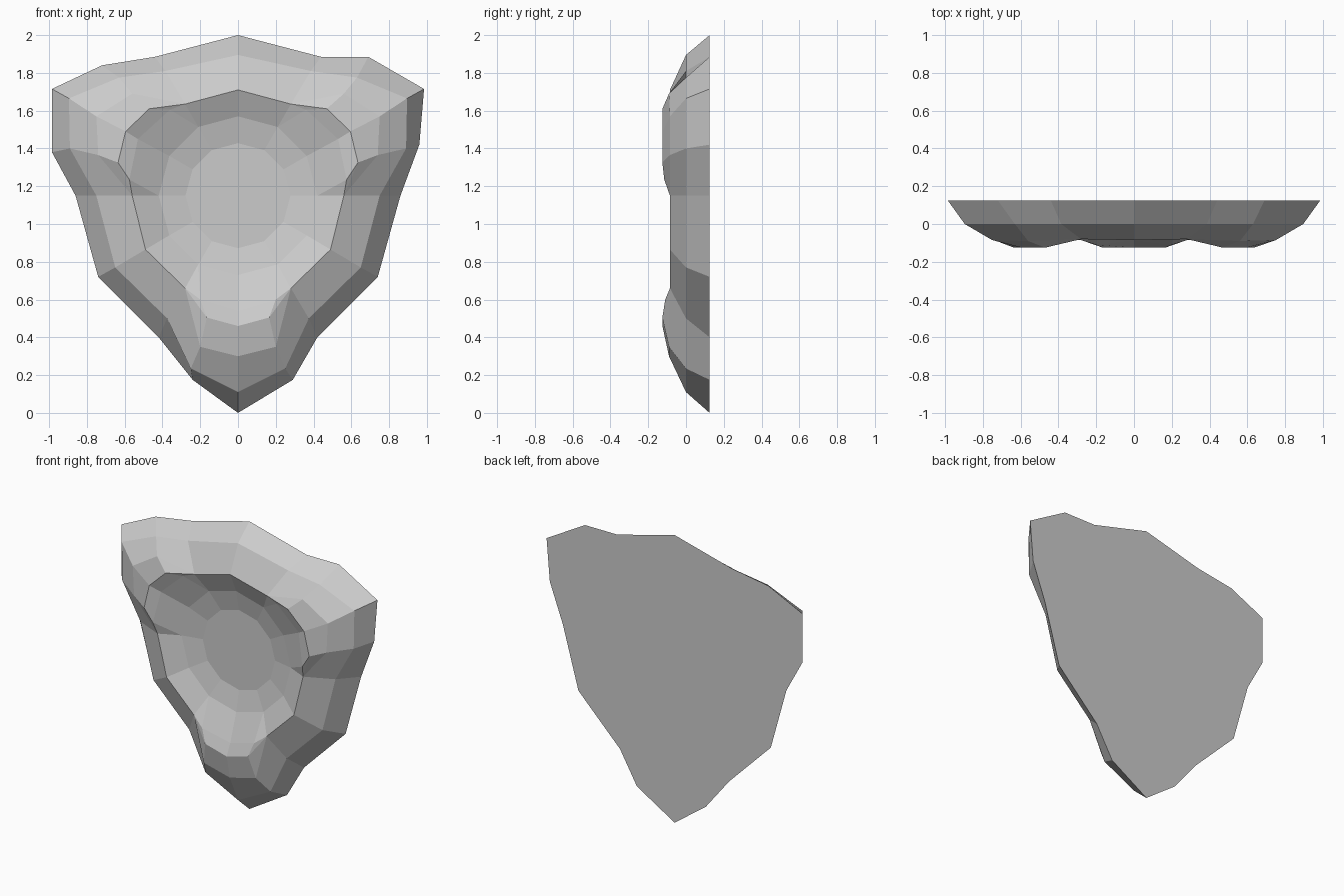
import bpy, bmesh, math

if "Cube" in bpy.data.objects:
    bpy.data.objects.remove(bpy.data.objects["Cube"])

BACK, FLOOR = 0.125, 0.01
CENTRE_Z = 1.15

# Half profiles from top point to bottom point, right-hand side (x, z)
outer = [(0, 2), (.44, 1.885), (.69, 1.885), (.985, 1.715), (.96, 1.42),
         (.86, 1.15), (.74, .72), (.42, .40), (.29, .175), (0, 0)]
bevel = [(0, 1.895), (.385, 1.81), (.63, 1.775), (.895, 1.665), (.89, 1.40),
         (.75, 1.15), (.65, .77), (.375, .50), (.25, .235), (0, .11)]
# Rim of the dish (x, y, z)
rim = [(0, -.085, 1.71), (.28, -.08, 1.635), (.47, -.125, 1.61), (.595, -.125, 1.49),
       (.635, -.125, 1.325), (.56, -.085, 1.15), (.49, -.085, .865),
       (.28, -.085, .66), (.165, -.125, .505), (0, -.125, .46)]
# Raised corner lumps: column -> outside foot and inside lip
foot = {2: (.56, -.09, 1.69), 3: (.75, -.085, 1.57), 4: (.74, -.085, 1.365),
        8: (.2, -.09, .35), 9: (0, -.09, .30)}
lip = {2: (.36, -.09, 1.605), 3: (.53, -.09, 1.45), 4: (.575, -.115, 1.235),
       8: (.2, -.11, .60), 9: (0, -.085, .54)}
# Chipped, uneven corners on the left edge
left_outer = {2: (-.72, 1.84), 4: (-.985, 1.38), 8: (-.24, .175)}
# Columns around the twelve-sided dish
dish_deg = [0, 30, 30, 60, 90, 90, 120, 150, 150, 180]


def full_loop(half, left=None):
    """Mirror a half profile into a closed loop."""
    mirrored = [(left or {}).get(i, (-half[i][0],) + tuple(half[i][1:]))
                for i in range(len(half) - 2, 0, -1)]
    return list(half) + mirrored


def at_depth(points, y):
    return [(x, y, z) for x, z in points]


def dish_ring(radius):
    return [(radius * math.sin(math.radians(a)),
             CENTRE_Z + radius * math.cos(math.radians(a))) for a in dish_deg]


loops = [
    at_depth(full_loop(outer, left_outer), BACK),
    at_depth(full_loop(bevel), 0),
    full_loop([foot.get(i, p) for i, p in enumerate(rim)]),
    full_loop(rim),
    full_loop([lip.get(i, p) for i, p in enumerate(rim)]),
    at_depth(full_loop(dish_ring(.42)), -.02),
    at_depth(full_loop(dish_ring(.278)), FLOOR),
]

# Skin the loops into one closed plaque
bm = bmesh.new()
rings = [[bm.verts.new(p) for p in loop] for loop in loops]
n = len(rings[0])
for a, b in zip(rings, rings[1:]):
    for i in range(n):
        j = (i + 1) % n
        bm.faces.new((a[i], a[j], b[j], b[i]))
bm.faces.new(rings[0])
bm.faces.new(rings[-1])
# Close the shared rim points and dish columns
bmesh.ops.remove_doubles(bm, verts=bm.verts[:], dist=1e-4)
bmesh.ops.dissolve_degenerate(bm, edges=bm.edges[:], dist=1e-4)
bmesh.ops.recalc_face_normals(bm, faces=bm.faces[:])

mesh = bpy.data.meshes.new("dished_shield_stone")
bm.to_mesh(mesh)
bm.free()
bpy.context.collection.objects.link(bpy.data.objects.new("dished_shield_stone", mesh))
